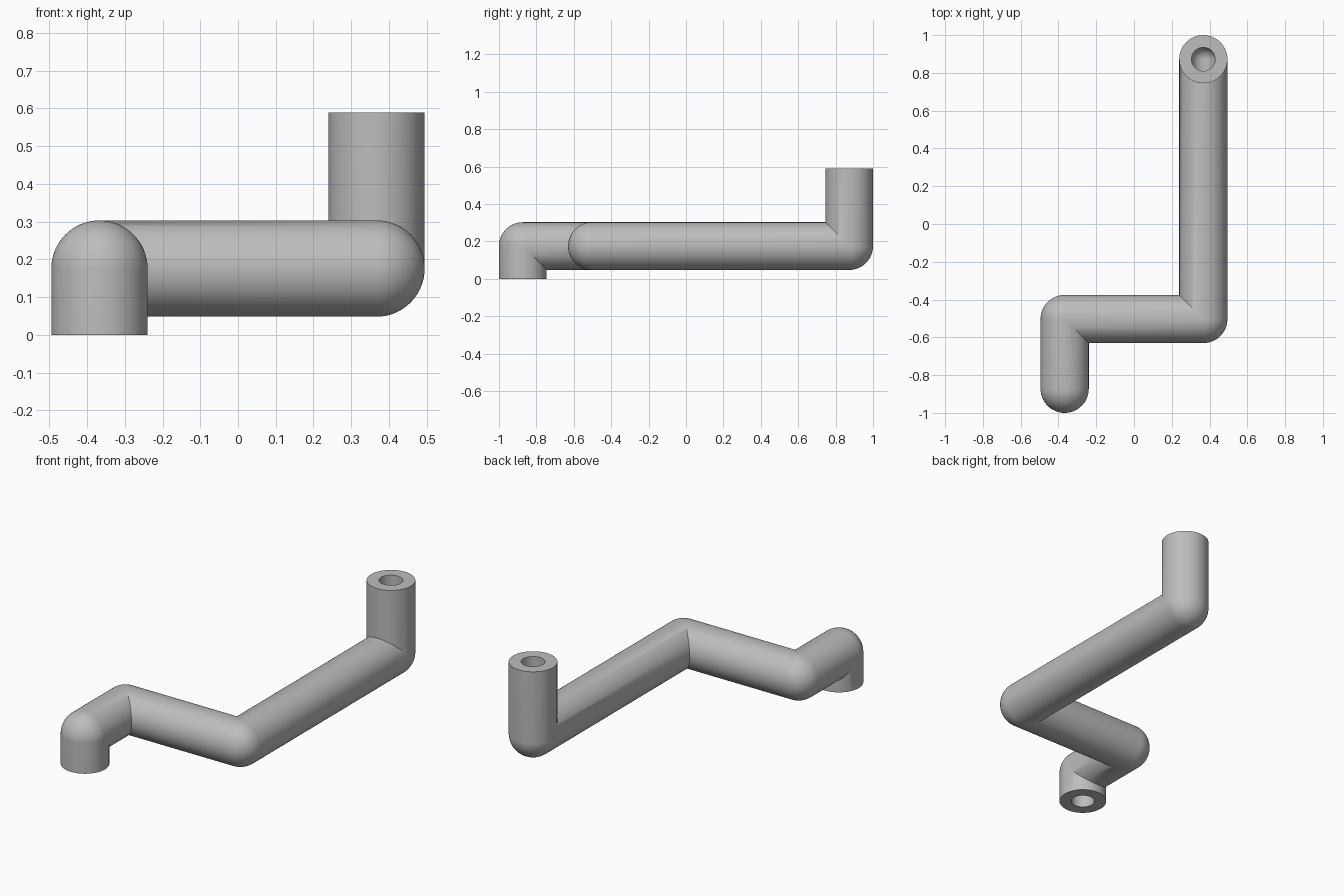
import bpy, bmesh, math
from mathutils import Vector

if "Cube" in bpy.data.objects:
    bpy.data.objects.remove(bpy.data.objects["Cube"])

SIDES, STEPS = 64, 16
R_OUT, R_IN = 0.1275, 0.0625

# Centre line of the pipe: foot, three level runs, upright
PATH = [Vector(p) for p in (
    (-0.367, -0.8725, 0.0), (-0.367, -0.8725, 0.1755), (-0.367, -0.503, 0.1755),
    (0.367, -0.503, 0.1755), (0.367, 0.8725, 0.1755), (0.367, 0.8725, 0.589))]


def sweep_rings(radius):
    """Rings along the path: ball-rounded outside each elbow, mitred inside."""
    ring = [Vector((math.cos(t), math.sin(t), 0)) * radius
            for t in (2 * math.pi * i / SIDES for i in range(SIDES))]
    rings = [[PATH[0] + o for o in ring]]
    for a, c, b in zip(PATH, PATH[1:], PATH[2:]):
        d1, d2 = (c - a).normalized(), (b - c).normalized()
        for k in range(STEPS + 1):
            ang = math.pi / 2 * k / STEPS
            pts = []
            for o in ring:
                u = o.dot(d2)
                side = o - d2 * u
                if u > 0:
                    turn = d2 - d1
                else:
                    turn = d2 * math.cos(ang) - d1 * math.sin(ang)
                pts.append(c + side + turn * u)
            rings.append(pts)
        ring = [o - d2 * o.dot(d2) - d1 * o.dot(d2) for o in ring]
    rings.append([PATH[-1] + o for o in ring])
    return rings


bm = bmesh.new()


def bridge(r1, r2):
    for i in range(SIDES):
        j = (i + 1) % SIDES
        bm.faces.new((r1[i], r1[j], r2[j], r2[i]))


# Outer wall, bore and the two flat end rims
outer, bore = [[[bm.verts.new(p) for p in ring] for ring in sweep_rings(r)]
               for r in (R_OUT, R_IN)]
for wall in (outer, bore):
    for r1, r2 in zip(wall, wall[1:]):
        bridge(r1, r2)
bridge(outer[0], bore[0])
bridge(outer[-1], bore[-1])
bmesh.ops.remove_doubles(bm, verts=bm.verts, dist=1e-5)
bmesh.ops.recalc_face_normals(bm, faces=bm.faces)

mesh = bpy.data.meshes.new("bent_pipe")
bm.to_mesh(mesh)
bm.free()
pipe = bpy.data.objects.new("bent_pipe", mesh)
bpy.context.collection.objects.link(pipe)

grey = bpy.data.materials.new("plain grey")
grey.diffuse_color = (0.51, 0.51, 0.51, 1)
grey.use_nodes = True
grey.node_tree.nodes["Principled BSDF"].inputs["Base Color"].default_value = grey.diffuse_color
mesh.materials.append(grey)

bpy.context.view_layer.objects.active = pipe
pipe.select_set(True)
bpy.ops.object.shade_smooth_by_angle(angle=math.radians(30))
